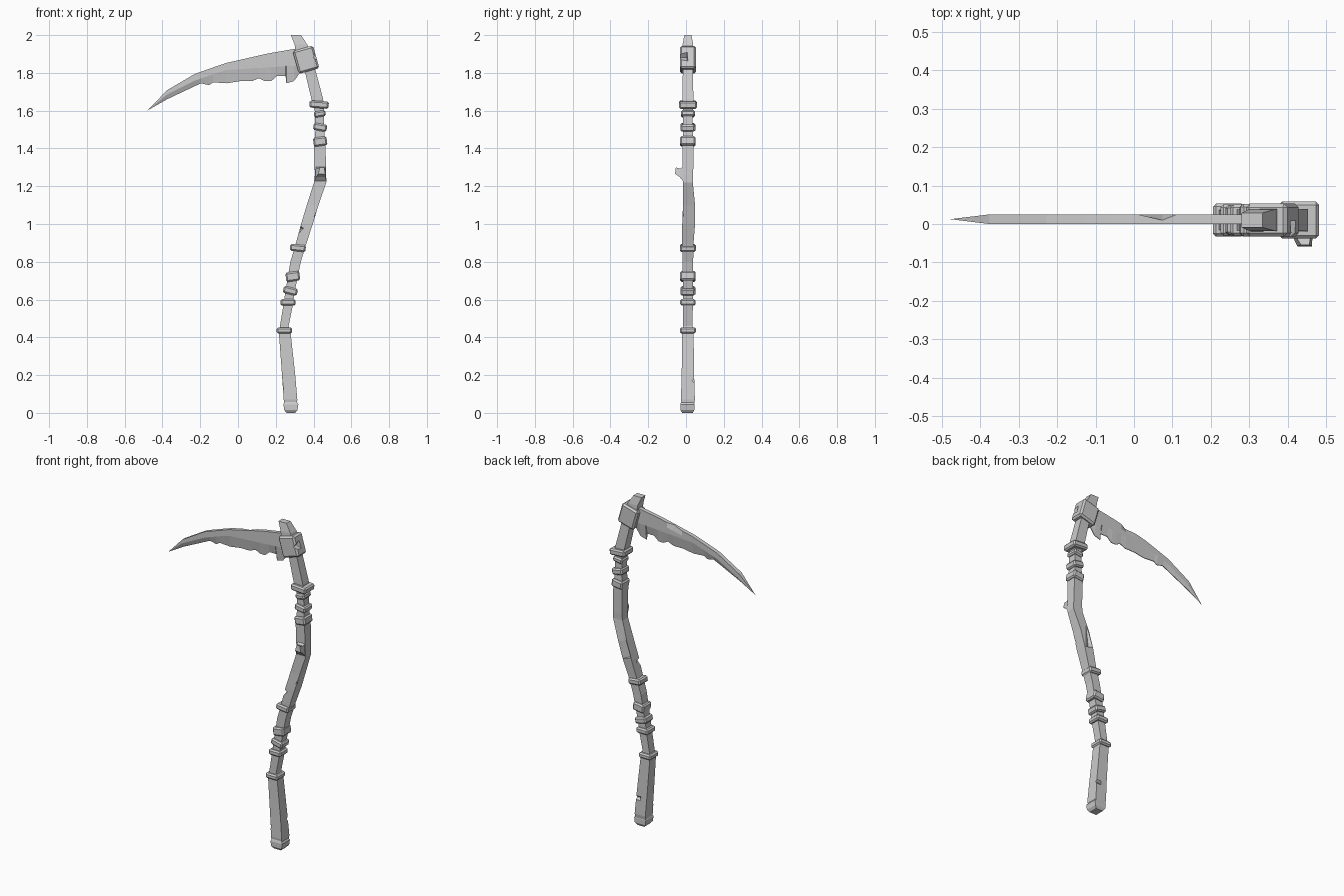
import bpy, bmesh
from math import radians


def loft(name, rings):
    """Skin a list of equal-length vertex rings and cap both ends."""
    bm = bmesh.new()
    rows = [[bm.verts.new(p) for p in ring] for ring in rings]
    n = len(rows[0])
    for a, b in zip(rows, rows[1:]):
        for i in range(n):
            j = (i + 1) % n
            bm.faces.new((a[i], a[j], b[j], b[i]))
    bm.faces.new(rows[0])
    bm.faces.new(rows[-1])
    bmesh.ops.remove_doubles(bm, verts=bm.verts, dist=1e-5)
    bmesh.ops.recalc_face_normals(bm, faces=bm.faces)
    me = bpy.data.meshes.new(name)
    bm.to_mesh(me)
    bm.free()
    ob = bpy.data.objects.new(name, me)
    bpy.context.collection.objects.link(ob)
    return ob


def rect(z, x, w, y=.01, d=.06):
    """Level rectangular ring, w wide in x and d deep in y."""
    return [(x + sx * w / 2, y + sy * d / 2, z)
            for sx, sy in ((-1, -1), (1, -1), (1, 1), (-1, 1))]


def block(name, loc, size, tilt=0, bevel=.008):
    bpy.ops.mesh.primitive_cube_add(size=1, location=loc, rotation=(0, radians(tilt), 0))
    ob = bpy.context.object
    ob.name = name
    ob.scale = size
    bpy.ops.object.transform_apply(location=False, rotation=False, scale=True)
    if bevel:
        m = ob.modifiers.new("bevel", 'BEVEL')
        m.width, m.segments = bevel, 1
        bpy.ops.object.modifier_apply(modifier=m.name)
    return ob


def chip(target, loc, size, rot):
    """Cut a chip out of the target with a turned box."""
    cutter = block("chip_cutter", loc, size, bevel=0)
    cutter.rotation_euler = [radians(a) for a in rot]
    cutter.hide_render = True
    m = target.modifiers.new("chip", 'BOOLEAN')
    m.operation, m.solver, m.object = 'DIFFERENCE', 'EXACT', cutter
    bpy.context.view_layer.objects.active = target
    bpy.ops.object.modifier_apply(modifier=m.name)
    bpy.data.objects.remove(cutter)


def lerp(table, x):
    for (x0, z0), (x1, z1) in zip(table, table[1:]):
        if x <= x1:
            return z0 + (z1 - z0) * (x - x0) / (x1 - x0)
    return table[-1][1]


# Crooked square shaft: z, x, width, y, depth
shaft = loft("shaft", [rect(*r) for r in (
    (.03, .278, .066), (.07, .278, .072, .01, .074), (.2, .268, .07, .01, .066),
    (.42, .248, .062), (.46, .245, .046, .01, .05), (.57, .265, .05, .01, .052),
    (.65, .277, .05, .01, .052), (.8, .305, .055, .01, .056), (.9, .335, .056),
    (1.0, .365, .062, .014, .068), (1.1, .395, .062, .016, .064),
    (1.22, .435, .065, .01, .052), (1.26, .437, .06, .01, .056), (1.42, .433, .06),
    (1.5, .433, .046, .01, .05), (1.61, .43, .048, .01, .052),
    (1.66, .42, .062, .01, .058), (1.8, .385, .058, .01, .054), (1.88, .363, .058, .01, .054))])

# Worn edges and nicks on the shaft
chip(shaft, (.212, -.042, .26), (.05, .06, .28), (0, -3, 45))
chip(shaft, (.452, -.035, 1.12), (.04, .05, .18), (0, 18, -45))
chip(shaft, (.318, -.025, .975), (.04, .05, .04), (0, 40, 20))
chip(shaft, (.30, .06, .17), (.05, .04, .04), (45, 0, 0))
chip(shaft, (.385, .062, 1.08), (.05, .03, .16), (0, 17, 30))

# Pommel
loft("pommel", [rect(0, .28, .046, .008, .056), rect(.015, .28, .07, .007, .074),
                rect(.045, .28, .079, .007, .074), rect(.062, .278, .062, .007, .062)])

# Bindings round the grips: x, z, width, depth, height, tilt
for i, (x, z, w, d, h, t) in enumerate((
        (.246, .437, .082, .086, .032, 0), (.265, .585, .08, .082, .034, 0),
        (.277, .646, .076, .078, .038, 14), (.29, .722, .074, .082, .05, -8),
        (.317, .873, .083, .084, .036, 6), (.435, 1.437, .072, .082, .048, -8),
        (.435, 1.512, .072, .078, .038, 10), (.433, 1.583, .062, .074, .032, -10),
        (.429, 1.632, .102, .096, .038, 4))):
    block(f"binding_{i + 1}", (x, .01, z), (w, d, h), t)

# Broken twig on the front of the bend
loft("twig_stub", [
    [(.405, -.01, 1.22), (.465, -.01, 1.22), (.465, -.01, 1.31), (.41, -.01, 1.31)],
    [(.414, -.035, 1.25), (.464, -.035, 1.25), (.46, -.03, 1.293), (.42, -.03, 1.293)],
    [(.425, -.058, 1.265), (.463, -.058, 1.265), (.456, -.054, 1.30), (.434, -.054, 1.30)]])

# Head block that clamps the blade, with a split in its outer face
head = block("head_block", (.36, .01, 1.87), (.112, .086, .125), -16, .01)
chip(head, (.425, -.025, 1.888), (.04, .07, .04), (0, 30, 12))
loft("shaft_tip", [rect(1.9, .347, .08, .01, .06), rect(1.95, .333, .067, .01, .056),
                   rect(2.0, .307, .054, .01, .038)])

# Blade: flat back, ridge line, and a ragged thin cutting edge
top = [(-.478, 1.602), (-.376, 1.708), (-.233, 1.793), (-.069, 1.851), (.164, 1.904), (.33, 1.932)]
ridge = [(-.478, 1.602), (-.37, 1.69), (-.24, 1.755), (-.069, 1.815), (.33, 1.84)]
edge = [(-.478, 1.602), (-.376, 1.66), (-.228, 1.73), (-.196, 1.745), (-.153, 1.735),
        (-.132, 1.75), (-.06, 1.745), (.01, 1.756), (.074, 1.756), (.111, 1.772),
        (.143, 1.756), (.175, 1.756), (.206, 1.783), (.252, 1.783), (.256, 1.745),
        (.296, 1.756), (.328, 1.80)]
rings = []
for x, z in edge:
    half = .0125 * min(1, (x + .478) / .1)
    front, back = .0125 - half, .0125 + half
    chipped = .01 if abs(x - .074) < .01 else back
    t, r = lerp(top, x), lerp(ridge, x)
    rings.append([(x, front, t), (x, front, r), (x, .0125 - half * .15, z),
                  (x, .0125 + half * .15, z), (x, back, r), (x, back, t - .03 * (half > .01)),
                  (x, chipped, t)])
loft("blade", rings)
